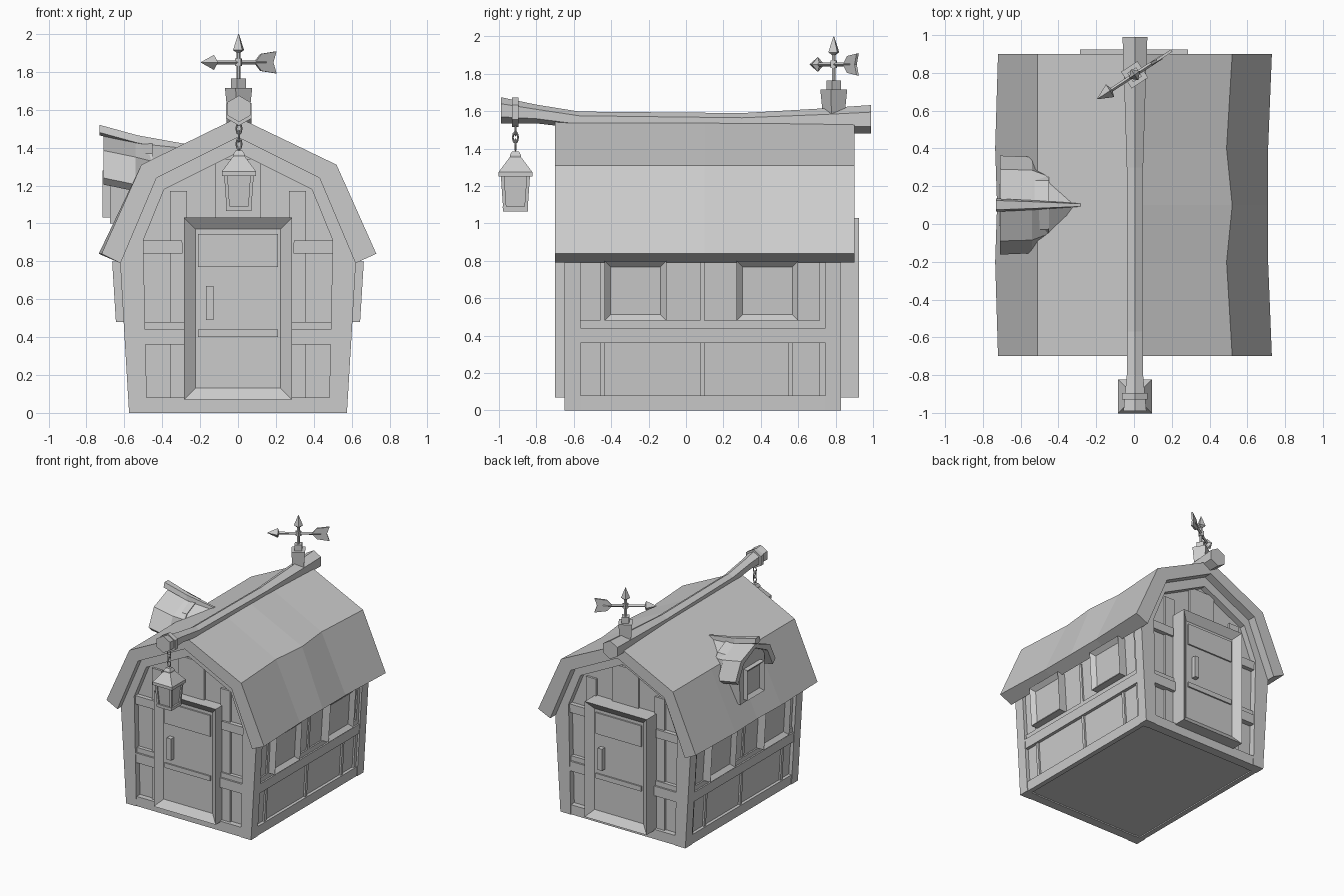
import bpy, bmesh, math
from mathutils import Vector, Matrix

cube = bpy.data.objects.get("Cube")
if cube:
    bpy.data.objects.remove(cube, do_unlink=True)

GREY = (0.6, 0.6, 0.6, 1)
mat = bpy.data.materials.new("plain grey")
mat.use_nodes = True
mat.diffuse_color = GREY
mat.node_tree.nodes["Principled BSDF"].inputs["Base Color"].default_value = GREY


def finish(name, bm):
    bmesh.ops.recalc_face_normals(bm, faces=bm.faces)
    mesh = bpy.data.meshes.new(name)
    bm.to_mesh(mesh)
    bm.free()
    mesh.materials.append(mat)
    ob = bpy.data.objects.new(name, mesh)
    bpy.context.collection.objects.link(ob)
    return ob


def loft(name, rings):
    """Skin a list of equal point rings and cap both ends."""
    bm = bmesh.new()
    rows = [[bm.verts.new(p) for p in ring] for ring in rings]
    n = len(rows[0])
    for a, b in zip(rows, rows[1:]):
        for i in range(n):
            bm.faces.new((a[i], a[(i + 1) % n], b[(i + 1) % n], b[i]))
    bm.faces.new(rows[0])
    bm.faces.new(rows[-1])
    return finish(name, bm)


def prism(name, profile, y0, y1):
    return loft(name, [[(x, y, z) for x, z in profile] for y in (y0, y1)])


def stack(name, x, y, sides, levels, turn=0.0):
    """Upright tapered solid from (radius, height) levels."""
    angles = [turn + math.tau * i / sides for i in range(sides)]
    return loft(name, [[(x + r * math.cos(a), y + r * math.sin(a), z) for a in angles]
                       for r, z in levels])


def box(name, x, y, z, lean=0.1, inset=None, facing=None, depth=0.03):
    """Box from ranges; leans outward with height; one face may be sunk."""
    bm = bmesh.new()
    bmesh.ops.create_cube(bm, size=1)
    for v in bm.verts:
        v.co = [r[0] if c < 0 else r[1] for r, c in zip((x, y, z), v.co)]
    if inset:
        d = Vector(facing)
        bm.normal_update()
        face = max(bm.faces, key=lambda f: f.normal.dot(d))
        bmesh.ops.inset_region(bm, faces=[face], thickness=inset)
        for v in face.verts:
            v.co -= d * depth
    for v in bm.verts:
        v.co.x *= 1 + lean * v.co.z
    return finish(name, bm)


def mirrored(half):
    """Complete a right-hand profile that starts on the centre line."""
    return half + [(-x, z) for x, z in reversed(half) if x > 0]


def band(outer, inner):
    """Closed arch between two half profiles."""
    full = lambda h: [(-x, z) for x, z in reversed(h[1:])] + h
    return full(outer) + full(inner)[::-1]


# Wall core
prism("wall_core", mirrored([(0, 1.43), (.42, 1.22), (.595, .8), (.545, .01), (0, .01)]), -.60, .78)

# Sagging gambrel roof
rings = []
for y, knee, eave_r, eave_l in ((-.7, .52, .73, .72), (-.2, .49, .71, .735), (.1, .52, .71, .725),
                                (.4, .49, .71, .735), (.9, .52, .73, .72)):
    rings.append([(x, y, z) for x, z in (
        (-eave_l, .84), (-.51, 1.31), (0, 1.56), (knee, 1.31), (eave_r, .84),
        (.62, .79), (.43, 1.24), (0, 1.455), (-.43, 1.24), (-.62, .79))])
loft("roof", rings)

# Gable ends, front and back
arch = band([(0, 1.46), (.435, 1.24), (.622, .79), (.575, 0)],
            [(0, 1.375), (.39, 1.18), (.5, .91), (.48, 0)])
for end, s, wall in (("front", -1, -.60), ("back", 1, .78)):
    out = lambda a, b: sorted((wall + s * a, wall + s * b))
    prism(end + "_timber_arch", arch, *out(-.035, .05))
    box(end + "_sill", (-.49, .49), out(-.03, .045), (0, .08))
    for side in (-1, 1):
        span = sorted((side * .27, side * .48))
        tag = end + ("_right" if side < 0 else "_left")
        box(tag + "_mid_rail", span, out(-.02, .045), (.36, .44))
        box(tag + "_mid_ledge", span, out(-.02, .03), (.44, .48))
        box(tag + "_upper_rail", span, out(-.02, .035), (.84, .91))
        box(tag + "_board", sorted((side * .27, side * .36)), out(-.02, .018), (.05, 1.17), lean=0)
    box(end + "_gable_board", (-.12, .12), out(-.02, .018), (1, 1.34), lean=0)

    # Door with thick frame, sunk panel, rails and handle
    face = .10 if s < 0 else .145
    sunk = wall + s * (face - .045)
    at = lambda a, b: sorted((sunk + s * a, sunk + s * b))
    box(end + "_door", (-.285, .285), out(-.02, face), (.07, 1.03), 0, .085, (0, s, 0), .045)
    box(end + "_door_top_rail", (-.21, .21), at(-.01, .012), (.77, .945), 0)
    box(end + "_door_mid_rail", (-.21, .21), at(-.01, .012), (.40, .44), 0)
    hx = sorted((s * .13, s * .17))
    box(end + "_door_handle", hx, at(-.01, .04), (.49, .67), 0)

# Long side walls
for side, tag in ((-1, "right"), (1, "left")):
    span = lambda a, b: sorted((side * a, side * b))
    box(tag + "_sill", span(.53, .57), (-.6, .78), (0, .08))
    box(tag + "_mid_rail", span(.53, .572), (-.6, .78), (.36, .44))
    box(tag + "_mid_ledge", span(.53, .56), (-.6, .78), (.44, .48))
    for i, (a, b) in enumerate(((-.46, -.435), (.075, .1), (.545, .57), (.715, .75))):
        box(f"{tag}_stud_{i + 1}", span(.53, .56), (a, b), (.05, .8))
    for i, y in enumerate((-.27, .435)):
        box(f"{tag}_window_{i + 1}", span(.52, .615), (y - .165, y + .165), (.48, .8),
            inset=.045, facing=(side, 0, 0), depth=.03)

# Dormer on the right roof slope
def dormer_ring(xs, zs, halves):
    pts = [(xs[i], h, zs[i]) for i, h in ((0, 0), (1, halves[0]), (2, halves[1]))]
    return [(x, .1 - h, z) for x, h, z in reversed(pts[1:])] + [(x, .1 + h, z) for x, h, z in pts]


def shell(xs, zs, halves, thick):
    lower = [z - thick for z in zs]
    return dormer_ring(xs, zs, halves) + dormer_ring(xs, lower, [h - thick for h in halves])[::-1]


loft("dormer_roof", [shell((-.71,) * 3, (1.46, 1.385, 1.24), (.19, .262), .035),
                     shell((-.54,) * 3, (1.435, 1.35, 1.205), (.185, .255), .035),
                     shell((-.28, -.42, -.5), (1.40, 1.32, 1.19), (.14, .2), .035)])
loft("dormer_wall", [[(x, .1 + h, z) for h, z in
                      ((-.15, 1.0), (.15, 1.0), (.17, 1.3), (.13, 1.37), (0, 1.43), (-.13, 1.37), (-.17, 1.3))]
                     for x in (-.675, -.45)])
box("dormer_window", (-.715, -.6), (-.01, .21), (1.03, 1.28), 0, .04, (-1, 0, 0), .025)
loft("dormer_ridge", [[(x, .1 + w * a, z + b) for a, b in ((-1, -.03), (0, -.045), (1, -.03), (.7, .01), (-.7, .01))]
                      for x, z, w in ((-.73, 1.51, .035), (-.53, 1.455, .025), (-.28, 1.41, .01))])

# Bent hexagonal ridge beam with strap
def hexagon(y, z, r):
    return [(.005 + r * math.sin(i * math.pi / 3), y, z + r * math.cos(i * math.pi / 3)) for i in range(6)]


loft("ridge_beam", [hexagon(*p) for p in ((-.99, 1.605, .07), (-.8, 1.585, .05), (-.57, 1.553, .045),
                                          (.3, 1.54, .05), (.75, 1.55, .066), (.99, 1.557, .076))])
loft("beam_strap", [hexagon(y, 1.594, .078) for y in (-.93, -.895)])

# Chain and lantern
LY = -.912
for i, z in enumerate((1.50, 1.46, 1.42)):
    bpy.ops.mesh.primitive_torus_add(major_segments=8, minor_segments=4, major_radius=.018,
                                     minor_radius=.006, location=(.005, LY, z))
    link = bpy.context.object
    link.name = f"chain_link_{i + 1}"
    link.rotation_euler = (math.pi / 2, 0, (i % 2) * math.pi / 2)
    link.scale = (.8, 1.5, 1)
    link.data.materials.append(mat)
Q = math.pi / 4
square = lambda levels: [(w * math.sqrt(2), z) for w, z in levels]
stack("lantern_cap", .005, LY, 4, square([(.09, 1.25), (.09, 1.275), (.03, 1.355), (.03, 1.365), (.018, 1.385)]), Q)
stack("lantern_glass", .005, LY, 4, square([(.054, 1.08), (.068, 1.25)]), Q)
stack("lantern_base", .005, LY, 4, square([(.067, 1.065), (.068, 1.09)]), Q)
for sx in (-1, 1):
    for sy in (-1, 1):
        loft("lantern_post", [[(.005 + sx * (w - a), LY + sy * (w - b), z)
                               for a, b in ((0, 0), (.018, 0), (.018, .018), (0, .018))]
                              for w, z in ((.065, 1.07), (.078, 1.255))])

# Weather vane
VX, VY, TURN = .003, .79, math.radians(33)
stack("vane_planter", VX, VY, 4, square([(.042, 1.58), (.052, 1.715)]), TURN + Q)
stack("vane_block", VX, VY, 4, square([(.028, 1.71), (.028, 1.765)]), TURN + Q)
stack("vane_pole", VX, VY, 6, [(.011, 1.76), (.011, 1.93)])
stack("vane_spear", VX, VY, 4, [(.01, 1.9), (.035, 1.915), (.002, 2.0)], TURN)
stack("vane_hub", VX, VY, 4, [(.022, 1.83), (.022, 1.87)], TURN)
place = Matrix.Translation((VX, VY, 1.85)) @ Matrix.Rotation(TURN, 4, "Z")
diamond = lambda x, r: [(x, r, 0), (x, 0, r), (x, -r, 0), (x, 0, -r)]
arrow = [
    loft("vane_arm", [diamond(-.17, .011), diamond(.17, .011)]),
    loft("vane_arrowhead", [diamond(-.235, .002), diamond(-.155, .04), diamond(-.145, .012)]),
    loft("vane_tail", [[(x, y, z) for x, z in ((.10, 0), (.14, .045), (.235, .058), (.215, 0),
                                               (.235, -.058), (.14, -.045))] for y in (-.007, .007)]),
]
for part in arrow:
    part.data.transform(place)
